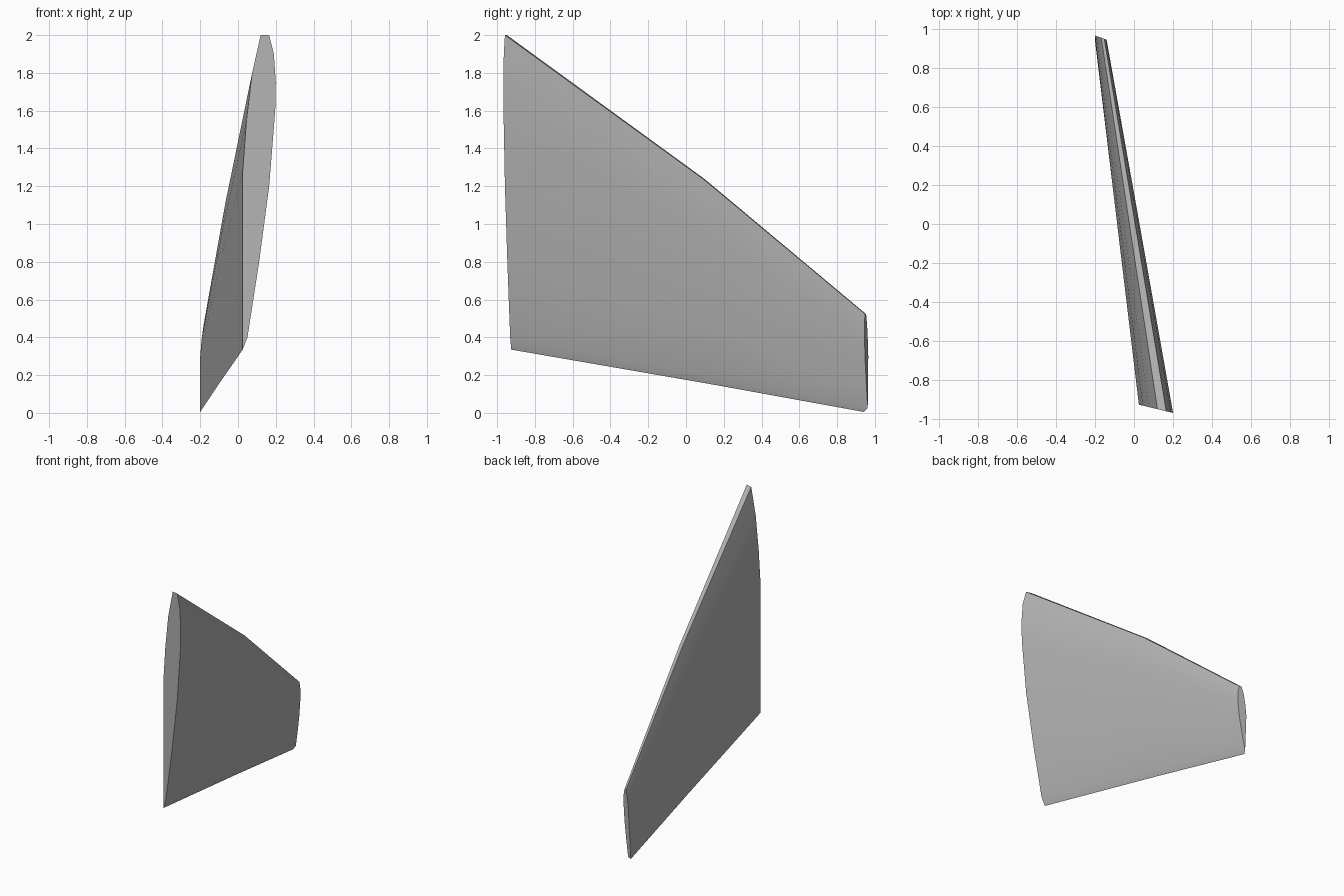
import bpy
import bmesh
import math

cube = bpy.data.objects.get("Cube")
if cube:
    bpy.data.objects.remove(cube)

grey = bpy.data.materials.new("plain grey")
grey.use_nodes = True
colour = (0.45, 0.45, 0.45, 1)
grey.diffuse_color = colour
grey.node_tree.nodes["Principled BSDF"].inputs["Base Color"].default_value = colour

# Root section of the fin as (x, z), trailing edge at the bottom, leading edge on top
TRAIL_X, TRAIL_Z = 0.025, 0.335
PROFILE = [
    (0.025, 0.335), (0.05, 0.4), (0.112, 0.8), (0.165, 1.2), (0.197, 1.6),
    (0.2, 1.75), (0.19, 1.9), (0.165, 2.0), (0.12, 2.0), (0.075, 1.8),
    (0.045, 1.55), (0.025, 1.28),
]


def section(trail, thickness, chord, slant, lift):
    """Scaled copy of the profile; slant and lift shape its end plane."""
    tx, ty, tz = trail
    ring = []
    for x, z in PROFILE:
        dx = (x - TRAIL_X) * thickness
        dz = (z - TRAIL_Z) * chord
        y = ty - slant * dx
        if (x, z) != PROFILE[0]:
            y += lift
        ring.append((tx + dx, y, tz + dz))
    return ring


# Stations from root to tip, with a slight break in the leading edge
stations = [
    section((TRAIL_X, -0.925, TRAIL_Z), 1, 1, 0.24, 0),
    section((-0.1, 0.115, 0.155), 0.645, 0.65, 0.25, 0),
    section((-0.2, 0.942, 0.005), 0.34, 0.311, 0.35, 0.023),
]

# Loft the skin and close both ends
bm = bmesh.new()
rings = [[bm.verts.new(p) for p in ring] for ring in stations]
count = len(PROFILE)
for a, b in zip(rings, rings[1:]):
    for i in range(count):
        j = (i + 1) % count
        bm.faces.new((a[i], a[j], b[j], b[i]))
bm.faces.new(rings[0])
bm.faces.new(rings[-1])
bmesh.ops.recalc_face_normals(bm, faces=bm.faces)

mesh = bpy.data.meshes.new("fin")
bm.to_mesh(mesh)
bm.free()
mesh.materials.append(grey)
fin = bpy.data.objects.new("fin", mesh)
bpy.context.collection.objects.link(fin)

# Smooth skin with crisp ends and leading edge
bpy.ops.object.select_all(action="DESELECT")
fin.select_set(True)
bpy.context.view_layer.objects.active = fin
bpy.ops.object.shade_smooth_by_angle(angle=math.radians(30))
